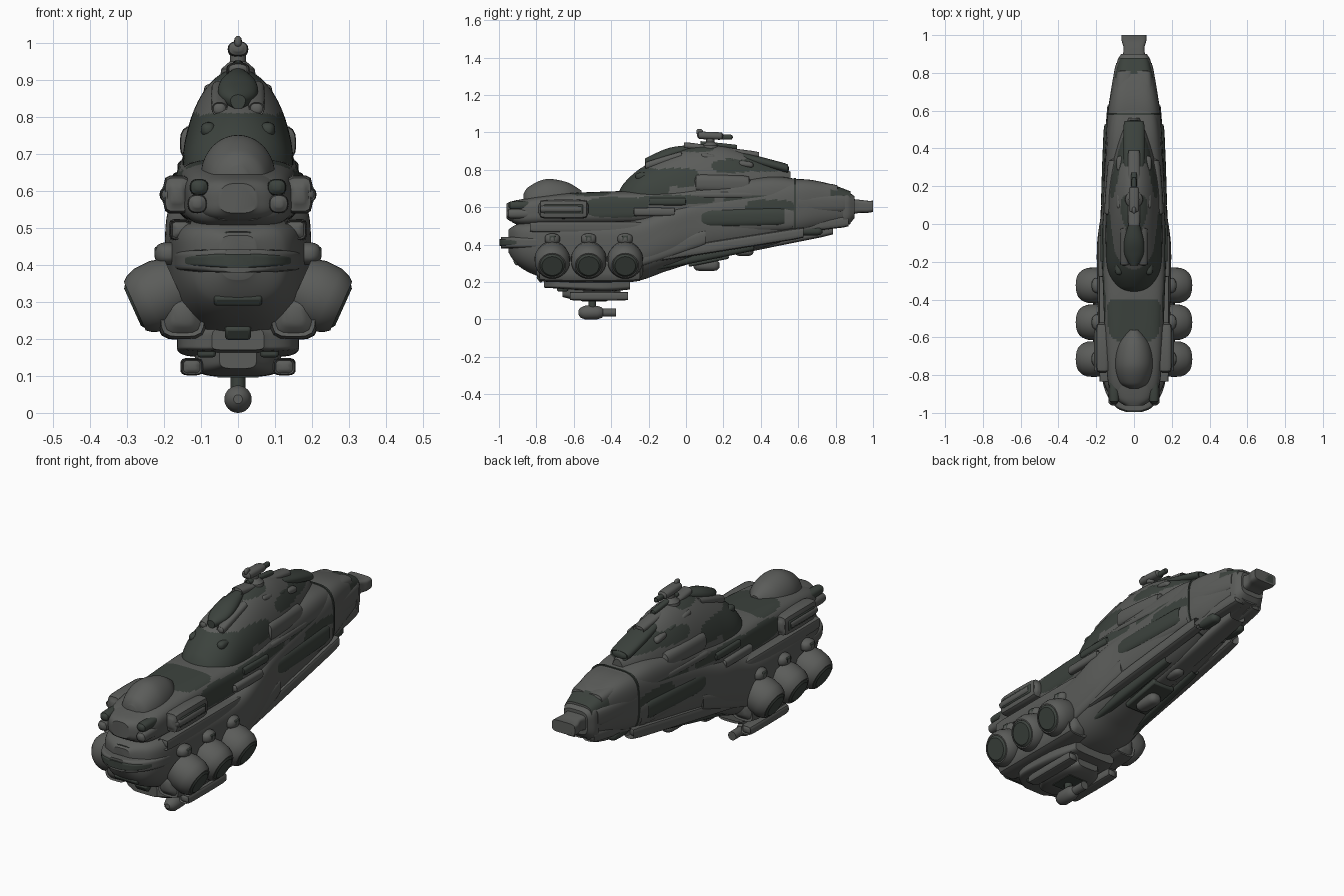
import bpy, bmesh, math
from mathutils import Vector, Matrix

if "Cube" in bpy.data.objects:
    bpy.data.objects.remove(bpy.data.objects["Cube"])


def material(name, rgb):
    m = bpy.data.materials.new(name)
    m.use_nodes = True
    m.diffuse_color = (*rgb, 1)
    m.node_tree.nodes["Principled BSDF"].inputs["Base Color"].default_value = (*rgb, 1)
    return m


GREY = material("hull grey", (0.105, 0.108, 0.102))
DARK = material("dark green grey", (0.045, 0.055, 0.047))
built = []


def finish(name, bm, mats, rule=None):
    bmesh.ops.recalc_face_normals(bm, faces=bm.faces)
    if rule:
        for f in bm.faces:
            f.material_index = int(rule(f.calc_center_median()))
    me = bpy.data.meshes.new(name)
    bm.to_mesh(me)
    bm.free()
    for m in mats:
        me.materials.append(m)
    ob = bpy.data.objects.new(name, me)
    bpy.context.collection.objects.link(ob)
    built.append(ob)
    return ob


def skin(bm, rings):
    for a, b in zip(rings, rings[1:]):
        for i in range(len(a)):
            j = (i + 1) % len(a)
            bm.faces.new((a[i], a[j], b[j], b[i]))
    bm.faces.new(rings[0])
    bm.faces.new(rings[-1])


def spline(pts, t):
    i = min(int(t), len(pts) - 2)
    u = t - i
    p0, p1, p2, p3 = (pts[max(0, min(k, len(pts) - 1))] for k in range(i - 1, i + 3))
    return [b + u * ((c - a) / 2 + u * ((a - 2.5 * b + 2 * c - d / 2) + u * (1.5 * (b - c) + (d - a) / 2)))
            for a, b, c, d in zip(p0, p1, p2, p3)]


def loft(name, stations, power=(2, 2), mats=(GREY,), rule=None, steps=8, sides=64):
    """Each station is y, half width, bottom, widest level, top and, if off centre, x."""
    bm, rings = bmesh.new(), []
    for k in range((len(stations) - 1) * steps + 1):
        y, w, zb, zm, zt, *x = spline(stations, k / steps)
        ring = []
        for i in range(sides):
            a = math.tau * i / sides
            c, s = math.cos(a), math.sin(a)
            p = power[s > 0]
            r = (abs(c) ** p + abs(s) ** p) ** (-1 / p)
            h = (zt - zm) if s > 0 else (zm - zb)
            ring.append(bm.verts.new((sum(x) + w * r * c, y, zm + h * r * s)))
        rings.append(ring)
    skin(bm, rings)
    return finish(name, bm, mats, rule)


def bar(name, x, y0, y1, z, rx, rz, mat=GREY, power=2.5, rise=0, x1=None):
    """Rounded bar running fore and aft, from x to x1 and climbing by rise."""
    r = min(rx, rz, (y1 - y0) / 2)
    ends = ((0, .35), (.3, .75), (1, 1))
    full = []
    for y, s in [(y0 + k * r, s) for k, s in ends] + [(y1 - k * r, s) for k, s in reversed(ends)]:
        t = (y - y0) / (y1 - y0)
        zc = z + rise * t
        full.append((y, rx * s, zc - rz * s, zc, zc + rz * s, x if x1 is None else x + (x1 - x) * t))
    return loft(name, full, (power, power), (mat,), None, 2, 24)


def lathe(name, start, direction, profile, mat=GREY, sides=32):
    rot = Vector(direction).to_track_quat("Z", "Y").to_matrix()
    bm, rings = bmesh.new(), []
    for d, r in profile:
        rings.append([bm.verts.new(Vector(start) + rot @ Vector((
            r * math.cos(math.tau * i / sides), r * math.sin(math.tau * i / sides), d))) for i in range(sides)])
    skin(bm, rings)
    return finish(name, bm, (mat,))


def box(name, centre, size, mat=GREY, tilt=0, bevel=.008):
    bm = bmesh.new()
    bmesh.ops.create_cube(bm, size=1, matrix=Matrix.Translation(centre)
                          @ Matrix.Rotation(tilt, 4, "X") @ Matrix.Diagonal((*size, 1)))
    ob = finish(name, bm, (mat,))
    if bevel:
        mod = ob.modifiers.new("bevel", "BEVEL")
        mod.width, mod.segments = bevel, 2
    return ob


def patches(*zones):
    """Rule: dark inside rounded blocks given as y, z, half length, half height."""
    return lambda c: any(abs((c.y - y) / a) ** 3 + abs((c.z - z) / b) ** 3 < 1 for y, z, a, b in zones)


# Main hull, upper hull and superstructure
loft("main_hull", [
    (-.95, .05, .36, .42, .48), (-.9, .13, .29, .42, .51), (-.8, .17, .235, .42, .525),
    (-.65, .185, .2, .4, .53), (-.3, .195, .2, .4, .54), (-.1, .195, .26, .47, .6),
    (.1, .17, .32, .52, .66), (.4, .152, .38, .55, .72), (.6, .138, .44, .58, .75),
    (.75, .11, .48, .6, .73), (.88, .08, .51, .6, .685)], (2.6, 4), (GREY, DARK),
    patches((.1, .35, .12, .035), (.83, .66, .06, .06), (-.62, .2, .12, .02), (.45, .6, .13, .04)),
    steps=20, sides=112)
loft("upper_hull", [
    (-.93, .08, .52, .56, .6), (-.87, .13, .5, .56, .64), (-.7, .15, .5, .57, .67),
    (-.4, .162, .5, .58, .685), (-.1, .17, .5, .6, .69), (.2, .155, .5, .61, .74),
    (.45, .143, .5, .61, .765), (.6, .125, .52, .62, .75)], (3, 4), (GREY, DARK),
    patches((-.37, .6, .17, .055), (-.51, .685, .11, .025), (-.05, .64, .2, .025), (.36, .63, .16, .035)),
    steps=24, sides=112)
loft("superstructure", [
    (-.37, .05, .6, .62, .66), (-.33, .1, .6, .63, .73), (-.24, .14, .6, .65, .81),
    (-.1, .15, .6, .66, .88), (.05, .148, .6, .67, .925), (.2, .138, .6, .68, .925),
    (.35, .112, .6, .68, .88), (.48, .075, .64, .7, .825), (.56, .03, .7, .74, .79)],
    (2, 1.95), (GREY, DARK),
    patches((-.24, .71, .15, .1), (-.05, .76, .12, .05), (.05, .92, .1, .025),
            (.25, .82, .11, .035), (.42, .83, .12, .04)), steps=24, sides=112)

# Forward dome with the sensors at its foot
loft("forward_dome", [
    (-.87, .03, .55, .62, .67), (-.84, .075, .53, .63, .71), (-.75, .1, .52, .64, .75),
    (-.64, .085, .54, .64, .735), (-.56, .03, .6, .65, .69)], (2, 2))
loft("forward_cheeks", [
    (-.96, .05, .54, .57, .62), (-.92, .1, .52, .57, .635), (-.82, .135, .52, .57, .65),
    (-.7, .14, .52, .57, .65)], (3, 3))

# Nose rim, grille and brow, all with the same rounded outline
OUTLINE = ((-.99, .04), (-.97, .09), (-.92, .135), (-.84, .165), (-.7, .18))


def plate(name, low, high, grow, shift, mat):
    loft(name, [(y + shift, w * grow, low, (low + high) / 2, high) for y, w in OUTLINE], (6, 6), (mat,))


plate("nose_rim", .38, .442, 1, 0, GREY)
plate("nose_grille", .393, .43, .98, -.006, DARK)
plate("nose_brow", .468, .49, .85, .05, DARK)
box("chin_vent", (0, -.9, .31), (.13, .04, .03), DARK, .6)
box("chin_hatch", (0, -.77, .225), (.07, .05, .04), DARK, .6)

# Belly bay with underslung gun
loft("belly_bay", [(-.76, .07, .17, .185, .23), (-.68, .155, .165, .185, .23),
                   (-.45, .16, .15, .185, .23), (-.3, .12, .16, .19, .24)], (5, 6))
loft("belly_keel", [(-.66, .05, .12, .15, .18), (-.56, .11, .1, .15, .18),
                    (-.42, .11, .1, .15, .18), (-.35, .06, .12, .15, .18)], (4, 5))
box("belly_hatch", (0, -.49, .1), (.11, .13, .008), DARK, bevel=0)
lathe("gun_neck", (0, -.5, .05), (0, 0, 1), ((0, .02), (.06, .02)), DARK)
lathe("gun_body", (0, -.575, .037), (0, 1, 0),
      ((0, .012), (.01, .026), (.035, .037), (.1, .036), (.125, .028), (.13, .022), (.2, .022)))

# Dorsal turret and lens-shaped bridge
lathe("turret_stalk", (0, .13, .9), (0, 0, 1), ((0, .05), (.03, .045), (.05, .022), (.085, .022)))
bar("turret_head", 0, .06, .2, .985, .027, .02, rise=-.005)
bar("turret_barrel", 0, .15, .25, .975, .012, .013, DARK)
bar("turret_sight", 0, .055, .09, 1.003, .01, .015)
bar("dorsal_spine", 0, .0, .38, .93, .032, .018, rise=-.05)
bar("dorsal_trench", 0, .08, .27, .942, .015, .012, DARK, rise=-.02)
loft("bridge_lens", [(-.22, .02, .82, .845, .86), (-.16, .05, .82, .86, .89),
                     (-.08, .05, .84, .885, .92), (.04, .015, .9, .92, .935)], (2, 2), (DARK,))
bar("aft_canopy", 0, .3, .55, .87, .055, .025, DARK, rise=-.065)

# Tail nozzle
loft("tail_collar", [(.84, .092, .5, .59, .69), (.87, .086, .51, .6, .68), (.9, .068, .54, .6, .66)], (4, 4))
loft("tail_nozzle", [(.88, .062, .56, .6, .645), (.93, .055, .57, .605, .64),
                     (.97, .065, .57, .605, .635), (1, .065, .575, .605, .635)], (5, 5))
box("tail_opening", (0, .997, .605), (.1, .006, .04), DARK, bevel=0)
loft("tail_seam", [(.578, .144, .434, .58, .757), (.582, .144, .434, .58, .757),
                   (.587, .144, .434, .58, .757)], (2.6, 4), (DARK,), steps=1)

# Keel fittings under the stern
bar("keel_beam", 0, -.15, .75, .29, .05, .025, GREY, 4, rise=.18)
box("keel_panel", (0, .12, .318), (.13, .22, .03), DARK, .2)
bar("ventral_gun", 0, .04, .18, .29, .035, .03)
bar("ventral_stub", 0, .26, .36, .365, .03, .025)

# Everything that repeats on both sides
for s, side in ((1, "left"), (-1, "right")):
    def n(part):
        return side + "_" + part
    axis = Vector((s * .91, 0, -.41))
    for i, y in enumerate((-.715, -.52, -.325)):
        root = Vector((s * .165, y, .34))
        lathe(n(f"engine_pod_{i}"), root, axis,
              ((0, .085), (.04, .095), (.085, .093), (.11, .084), (.125, .072), (.125, .066), (.118, .064)))
        lathe(n(f"engine_face_{i}"), root + axis * .1, axis, ((0, .066), (.024, .066), (.032, .055)), DARK)
        bar(n(f"pod_mount_{i}"), s * .19, y - .04, y + .04, .43, .035, .03)
        box(n(f"pod_vent_{i}"), (s * .215, y, .435), (.02, .032, .028), DARK, bevel=.004)
    bar(n("deck_edge"), s * .155, -.82, -.24, .495, .03, .028, GREY, 6)
    bar(n("pod_fairing"), s * .15, -.8, -.23, .265, .065, .065, GREY, 4)
    # Forward launchers and sensors
    bar(n("launcher"), s * .165, -.79, -.52, .59, .035, .05, GREY, 5)
    box(n("launcher_panel"), (s * .198, -.655, .59), (.012, .21, .05), DARK)
    bar(n("launcher_tube"), s * .187, -.78, -.56, .59, .024, .02)
    bar(n("cheek_gun_high"), s * .105, -.95, -.82, .61, .025, .022, DARK)
    bar(n("cheek_gun_low"), s * .11, -.96, -.8, .565, .026, .025)
    # Flank plating, following the hull as it narrows
    bar(n("flank_bulge"), s * .138, .08, .53, .54, .038, .05, DARK, 3, .01, s * .122)
    bar(n("flank_frame"), s * .128, .05, .57, .525, .04, .07, GREY, 3, .02, s * .108)
    bar(n("shoulder_bulge"), s * .118, .04, .35, .73, .042, .048, GREY, 3, -.01, s * .095)
    bar(n("shoulder_strip"), s * .13, .05, .36, .665, .035, .022, x1=s * .115)
    bar(n("side_pipe"), s * .17, -.28, -.06, .575, .02, .022, GREY, 3)
    bar(n("side_blister"), s * .16, -.2, 0, .63, .018, .02, DARK, 3)
    bar(n("lower_strake"), s * .15, -.22, .6, .33, .03, .03, GREY, 4, .13, s * .115)
    bar(n("lower_groove"), s * .11, -.2, .35, .285, .025, .03, DARK, 3, .11, s * .085)
    bar(n("hip_plate"), s * .165, -.27, .1, .32, .025, .045, GREY, 3, .12, s * .15)
    # Roof details
    bar(n("roof_knob"), s * .08, -.27, -.2, .765, .02, .02, DARK)
    for i in range(3):
        bar(n(f"roof_pod_{i}"), s * .072, .08 + i * .1, .16 + i * .1, .875 - i * .02, .02, .016,
            DARK if i % 2 else GREY, rise=-.01)
    bar(n("roof_fin"), s * .05, -.22, -.02, .82, .022, .02, GREY, rise=.06)
    # Tail plating, drawn in towards the nozzle
    bar(n("tail_plate_high"), s * .062, .56, .82, .715, .045, .034, GREY, 3, -.03, s * .045)
    bar(n("tail_plate_mid"), s * .11, .57, .86, .62, .034, .05, GREY, 3, 0, s * .062)
    bar(n("tail_plate_low"), s * .08, .52, .87, .485, .036, .03, GREY, 4, .04, s * .05)
    bar(n("tail_exhaust"), s * .075, .6, .73, .475, .028, .025, DARK)
    # Belly pods
    bar(n("belly_rail"), s * .125, -.62, -.31, .125, .03, .023, GREY, 4)
    box(n("belly_window"), (s * .085, -.66, .165), (.05, .06, .03), DARK)

bpy.ops.object.select_all(action="DESELECT")
for ob in built:
    ob.select_set(True)
bpy.context.view_layer.objects.active = built[0]
bpy.ops.object.shade_smooth_by_angle(angle=math.radians(35))
